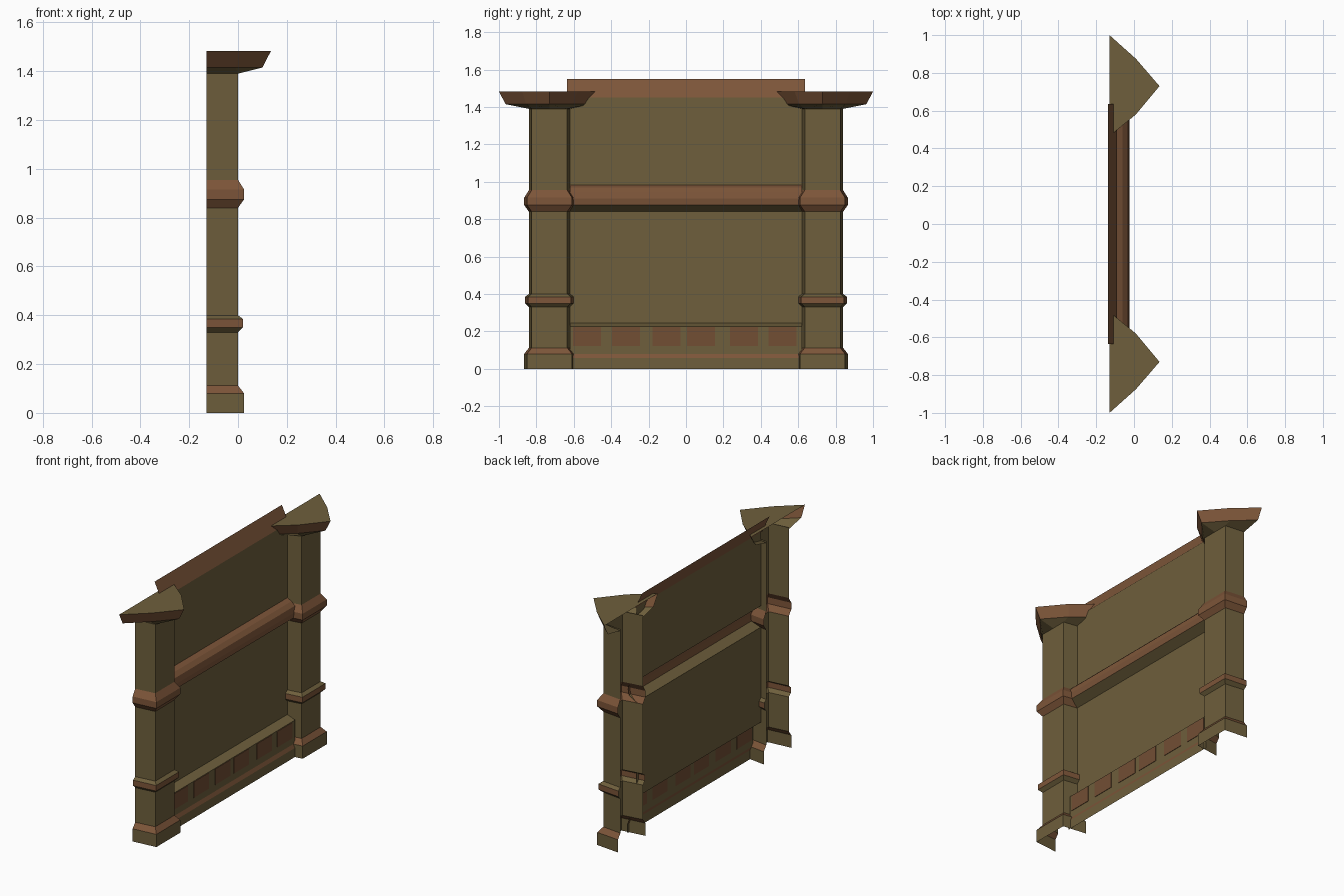
import bpy, bmesh

if "Cube" in bpy.data.objects:
    bpy.data.objects.remove(bpy.data.objects["Cube"])


def material(name, rgb):
    m = bpy.data.materials.new(name)
    m.diffuse_color = (*rgb, 1)
    m.use_nodes = True
    m.node_tree.nodes["Principled BSDF"].inputs["Base Color"].default_value = m.diffuse_color
    return m


OLIVE = material("olive_stone", (0.156, 0.114, 0.045))
BROWN = material("brown_trim", (0.205, 0.092, 0.041))
TILE = material("brown_tile", (0.168, 0.077, 0.034))


def finish(name, bm, mats):
    me = bpy.data.meshes.new(name)
    bm.to_mesh(me)
    bm.free()
    for m in mats:
        me.materials.append(m)
    ob = bpy.data.objects.new(name, me)
    bpy.context.collection.objects.link(ob)
    return ob


def loft(name, rings, colours, cap=False):
    """Open shell through rings of points; one colour index per step."""
    bm = bmesh.new()
    vs = [[bm.verts.new(p) for p in r] for r in rings]
    for lo, hi, c in zip(vs, vs[1:], colours):
        for i in range(len(lo) - 1):
            bm.faces.new((lo[i], hi[i], hi[i + 1], lo[i + 1])).material_index = c
    if cap:
        bm.faces.new(vs[-1][::-1])
    return finish(name, bm, [OLIVE, BROWN])


def mirror_y(ob):
    ob.modifiers.new("mirror", 'MIRROR').use_axis = (False, True, False)


def strip(name, profile, colours, half):
    """Extrude an (x, z) profile along y."""
    return loft(name, [[(x, half, z), (x, -half, z)] for x, z in profile], colours)


CY = 0.73


def shaft_ring(z, o):
    pts = [(-.13, .11 + o), (o, .095 + o), (o, 0), (o, -.095 - o), (-.13, -.115 - o)]
    return [(x, CY + y, z) for x, y in pts]


def cap_ring(z, pts):
    return [(x, CY + y, z) for x, y in pts]


# pillars with foot, lower band and upper band: (height, outward offset)
steps = [(0, .025), (.08, .025), (.112, 0), (.33, 0), (.35, .02), (.385, .02), (.40, 0),
         (.84, 0), (.875, .025), (.915, .025), (.955, 0), (1.40, 0)]
mirror_y(loft("pillar", [shaft_ring(z, o) for z, o in steps],
              [0, 1, 0, 0, 1, 0, 0, 1, 1, 1, 0]))

# pointed pillar caps, open at the back
mirror_y(loft("pillar_cap", [
    shaft_ring(1.39, 0),
    cap_ring(1.415, [(-.13, .235), (-.01, .125), (.10, 0), (-.01, -.125), (-.13, -.22)]),
    cap_ring(1.483, [(-.13, .27), (.01, .145), (.135, 0), (.01, -.15), (-.13, -.265)]),
], [0, 1], cap=True))

# wall between the pillars with stepped plinth
strip("wall_panel", [(-.025, 0), (-.025, .057), (-.035, .08), (-.035, .225),
                     (-.09, .245), (-.09, .845)], [0, 1, 0, 0, 0], .62)
strip("upper_panel", [(-.09, .98), (-.09, 1.45)], [0], .62)

# rounded rail across the middle
strip("middle_rail", [(-.09, .84), (-.035, .875), (-.03, .91), (-.037, .945),
                      (-.06, .968), (-.09, .982)], [0, 1, 1, 1, 1], .62)

# lip leaning back over the top
strip("top_lip", [(-.09, 1.445), (-.138, 1.55)], [1], .635)

# painted tiles on the plinth
bm = bmesh.new()
for y in (-.53, -.32, -.105, .08, .31, .515):
    new = bmesh.ops.create_cube(bm, size=1)["verts"]
    bmesh.ops.scale(bm, vec=(.004, .15, .10), verts=new)
    bmesh.ops.translate(bm, vec=(-.034, y, .172), verts=new)
finish("plinth_tiles", bm, [TILE])
